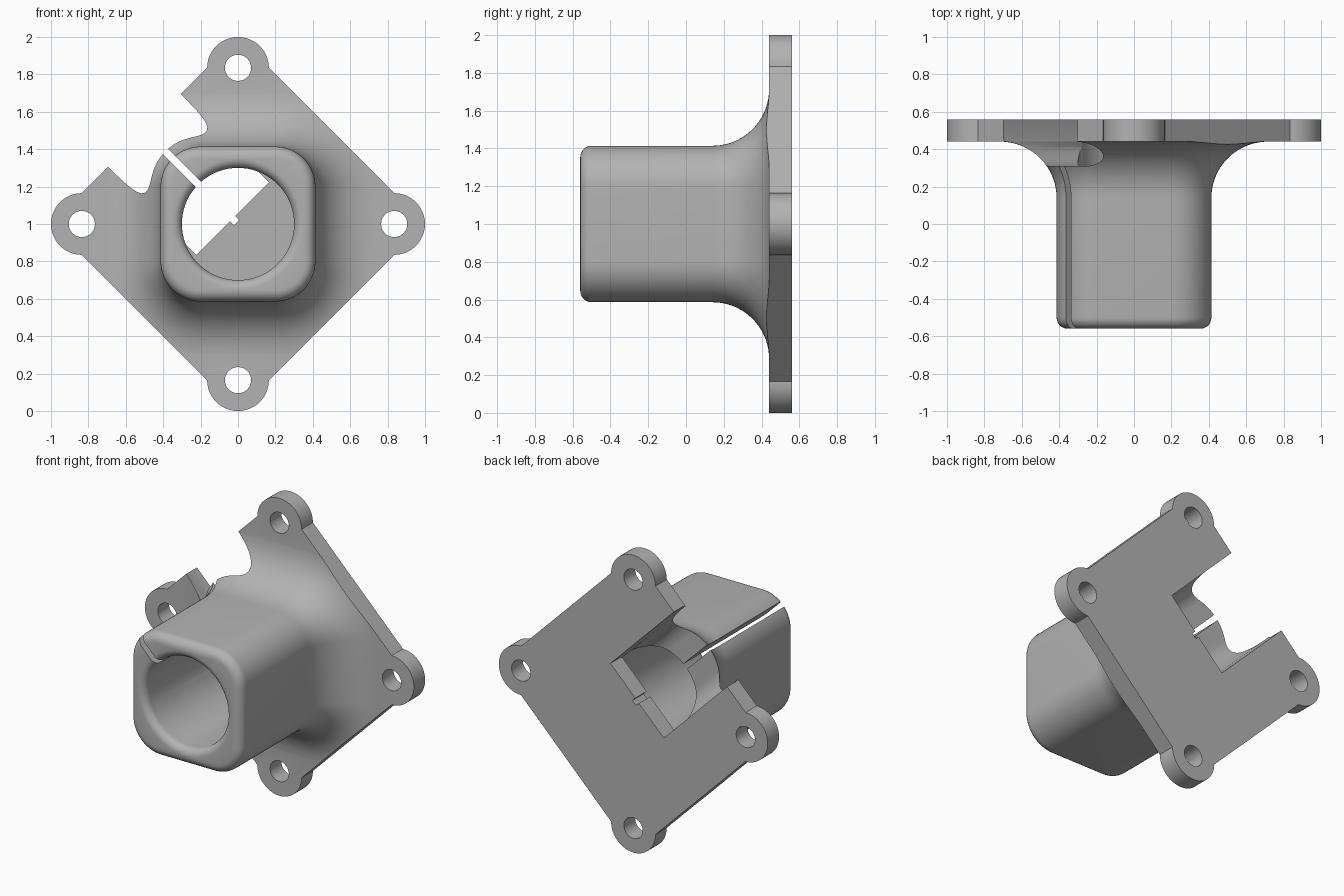
import bpy, bmesh
from math import sin, cos, pi, sqrt, radians
from mathutils import Vector

if "Cube" in bpy.data.objects:
    bpy.data.objects.remove(bpy.data.objects["Cube"])

# One plain grey plastic
grey = bpy.data.materials.new("grey plastic")
grey.use_nodes = True
COLOUR = (0.45, 0.45, 0.45, 1)
grey.diffuse_color = COLOUR
grey.node_tree.nodes["Principled BSDF"].inputs["Base Color"].default_value = COLOUR

X, Y, Z = Vector((1, 0, 0)), Vector((0, 1, 0)), Vector((0, 0, 1))
U, V = (X + Z).normalized(), (Z - X).normalized()   # diagonal axes of the plate
CENTRE = Z                                          # bore axis passes through z = 1
FRONT, PLATE, BACK = -0.56, 0.44, 0.56
LUG, LUG_R = 0.835, 0.165


def loft(name, rings):
    """Closed solid through rings of equal point count."""
    bm = bmesh.new()
    loops = [[bm.verts.new(CENTRE + p) for p in ring] for ring in rings]
    n = len(loops[0])
    for a, b in zip(loops, loops[1:]):
        for i in range(n):
            j = (i + 1) % n
            bm.faces.new((a[i], a[j], b[j], b[i]))
    bm.faces.new(loops[0])
    bm.faces.new(loops[-1])
    bmesh.ops.recalc_face_normals(bm, faces=bm.faces)
    mesh = bpy.data.meshes.new(name)
    bm.to_mesh(mesh)
    bm.free()
    mesh.materials.append(grey)
    obj = bpy.data.objects.new(name, mesh)
    bpy.context.collection.objects.link(obj)
    return obj


def prism(name, points, a, b, c, c0, c1):
    return loft(name, [[a * p + b * q + c * h for p, q in points] for h in (c0, c1)])


def arc(cx, cy, r, start, end, steps):
    return [(cx + r * cos(start + (end - start) * i / steps),
             cy + r * sin(start + (end - start) * i / steps)) for i in range(steps + 1)]


def combine(target, tool, operation):
    """Apply a boolean and throw the tool away."""
    tool.hide_render = True
    mod = target.modifiers.new("cut", 'BOOLEAN')
    mod.operation, mod.object, mod.solver = operation, tool, 'EXACT'
    graph = bpy.context.evaluated_depsgraph_get()
    mesh = bpy.data.meshes.new_from_object(target.evaluated_get(graph))
    target.modifiers.clear()
    target.data = mesh
    bpy.data.objects.remove(tool)


def rounded_square(offset, y):
    """Square ring grown by offset, its corners growing with it."""
    half, r = 0.414 + offset, 0.215 + offset
    pts = []
    for k in range(4):
        t = k * pi / 2
        s = half - r
        cx, cz = s * sqrt(2) * cos(t + pi / 4), s * sqrt(2) * sin(t + pi / 4)
        pts += arc(cx, cz, r, t, t + pi / 2, 14)
    return [X * p + Z * q + Y * y for p, q in pts]


def circle(r, y, n=72):
    return [X * (r * cos(2 * pi * i / n)) + Z * (r * sin(2 * pi * i / n)) + Y * y for i in range(n)]


# Square sleeve: rounded front rim, straight run, wide flare into the plate
rim = arc(-0.06, FRONT + 0.06, 0.06, -pi / 2, 0, 7)
flare = arc(0.3, 0.14, 0.3, pi, pi / 2, 18)
profile = rim + flare[:-1] + [(0.3, PLATE + 0.002), (0.3, PLATE + 0.05)]
body = loft("flanged_sleeve", [rounded_square(o, y) for o, y in profile])
diamond = prism("diamond_trim", [(1, 0), (0, 1), (-1, 0), (0, -1)], X, Z, Y, -1, 1)
combine(body, diamond, 'INTERSECT')

# Mounting plate with a round lug at each corner
outline = []
for k in range(4):
    t = k * pi / 2
    outline += arc(LUG * cos(t), LUG * sin(t), LUG_R, t - pi / 2, t + pi / 2, 24)
combine(body, prism("plate", outline, X, Z, Y, PLATE, BACK), 'UNION')

# Screw holes
for k in range(4):
    t = k * pi / 2
    hole = arc(LUG * cos(t), LUG * sin(t), 0.07, 0, 2 * pi, 32)[:-1]
    combine(body, prism("screw_hole", hole, X, Z, Y, 0.2, 0.7), 'DIFFERENCE')

# Bore with a softened mouth, closed by the plate
mouth = arc(0.35, FRONT + 0.05, 0.05, -pi / 2, -pi, 7)
bore = [(0.35, FRONT - 0.1)] + mouth + [(0.3, PLATE)]
combine(body, loft("bore", [circle(r, y) for r, y in bore]), 'DIFFERENCE')

# Round-bottomed pocket from the bore out through the upper right edge
side = [(0.28, 0.7), (0.28, 0.46)] + arc(0.14, 0.445, 0.135, 0, -pi / 2, 10)
pocket = side + [(-p, q) for p, q in reversed(side)]
combine(body, prism("pocket", pocket, U, Y, V, 0.04, 1.2), 'DIFFERENCE')

# Narrow slit along the sleeve
slit = [(-0.019, -1), (0.019, -1), (0.019, 1), (-0.019, 1)]
combine(body, prism("slit", slit, U, Y, V, 0.01, 1.2), 'DIFFERENCE')

# Smooth shading with sharp machined edges
bpy.ops.object.select_all(action='DESELECT')
body.select_set(True)
bpy.context.view_layer.objects.active = body
bpy.ops.object.shade_smooth_by_angle(angle=radians(30))
